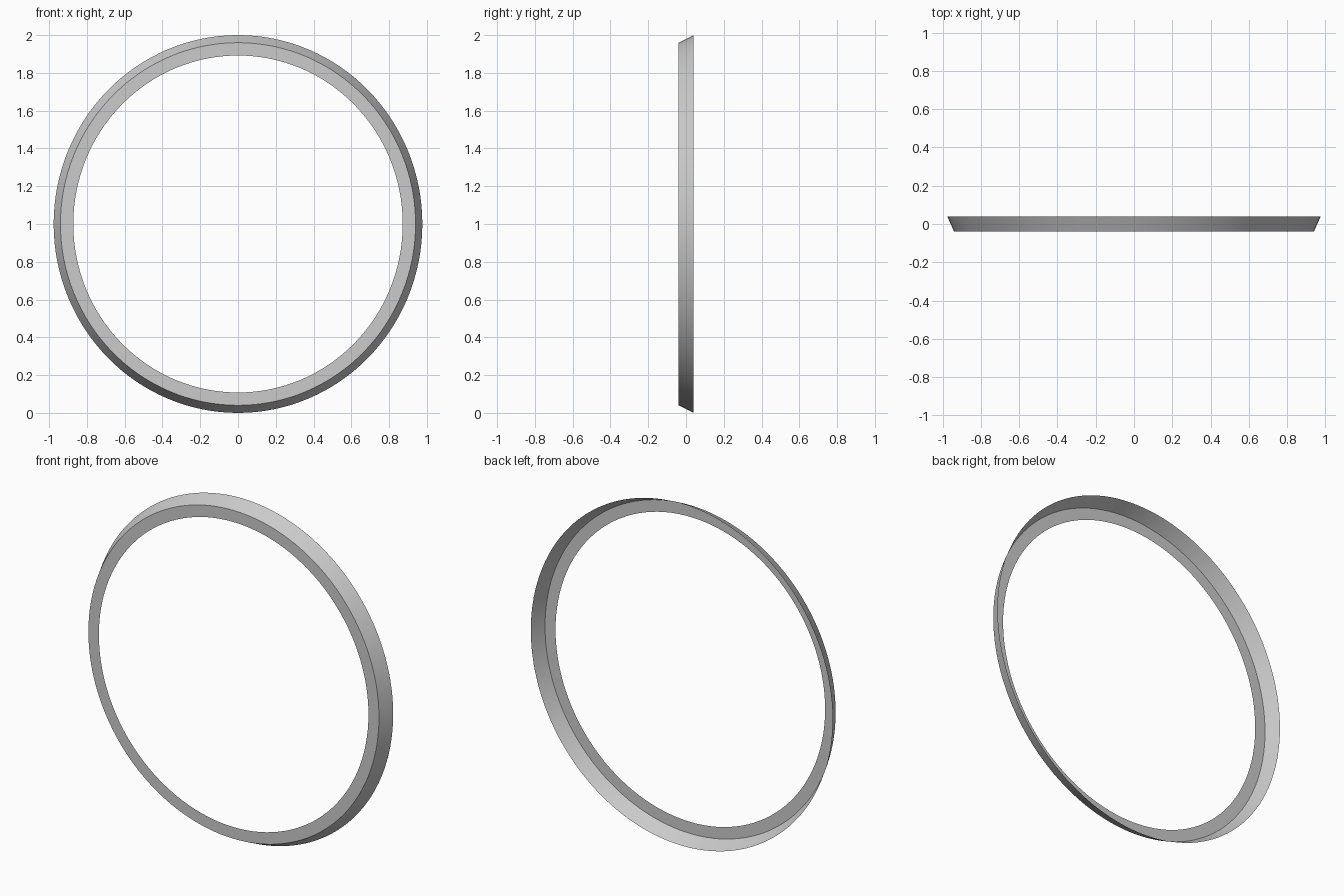
import bpy, bmesh, math

if "Cube" in bpy.data.objects:
    bpy.data.objects.remove(bpy.data.objects["Cube"])

SEGMENTS = 128
# Section of the rim: (x radius, z radius, y), from back outer edge to front inner edge
SECTION = [(0.976, 1.0, 0.04), (0.94, 0.96, -0.04), (0.872, 0.892, -0.04)]

# Thin bezel shell: sloped outer wall and flat front face, open at the back
bm = bmesh.new()
loops = []
for rx, rz, y in SECTION:
    loops.append([bm.verts.new((rx * math.cos(2 * math.pi * i / SEGMENTS), y,
                                1 + rz * math.sin(2 * math.pi * i / SEGMENTS)))
                  for i in range(SEGMENTS)])
for back, front in zip(loops, loops[1:]):
    for i in range(SEGMENTS):
        j = (i + 1) % SEGMENTS
        bm.faces.new((back[i], front[i], front[j], back[j]))
bm.normal_update()

# Turn the shell so the front face points to -y
if sum(f.normal.y for f in bm.faces) > 0:
    bmesh.ops.reverse_faces(bm, faces=bm.faces[:])

mesh = bpy.data.meshes.new("bezel_ring")
bm.to_mesh(mesh)
bm.free()
ring = bpy.data.objects.new("bezel_ring", mesh)
bpy.context.collection.objects.link(ring)

# Smooth around the ring, crisp at the front rim
bpy.context.view_layer.objects.active = ring
ring.select_set(True)
bpy.ops.object.shade_smooth_by_angle(angle=math.radians(40))
